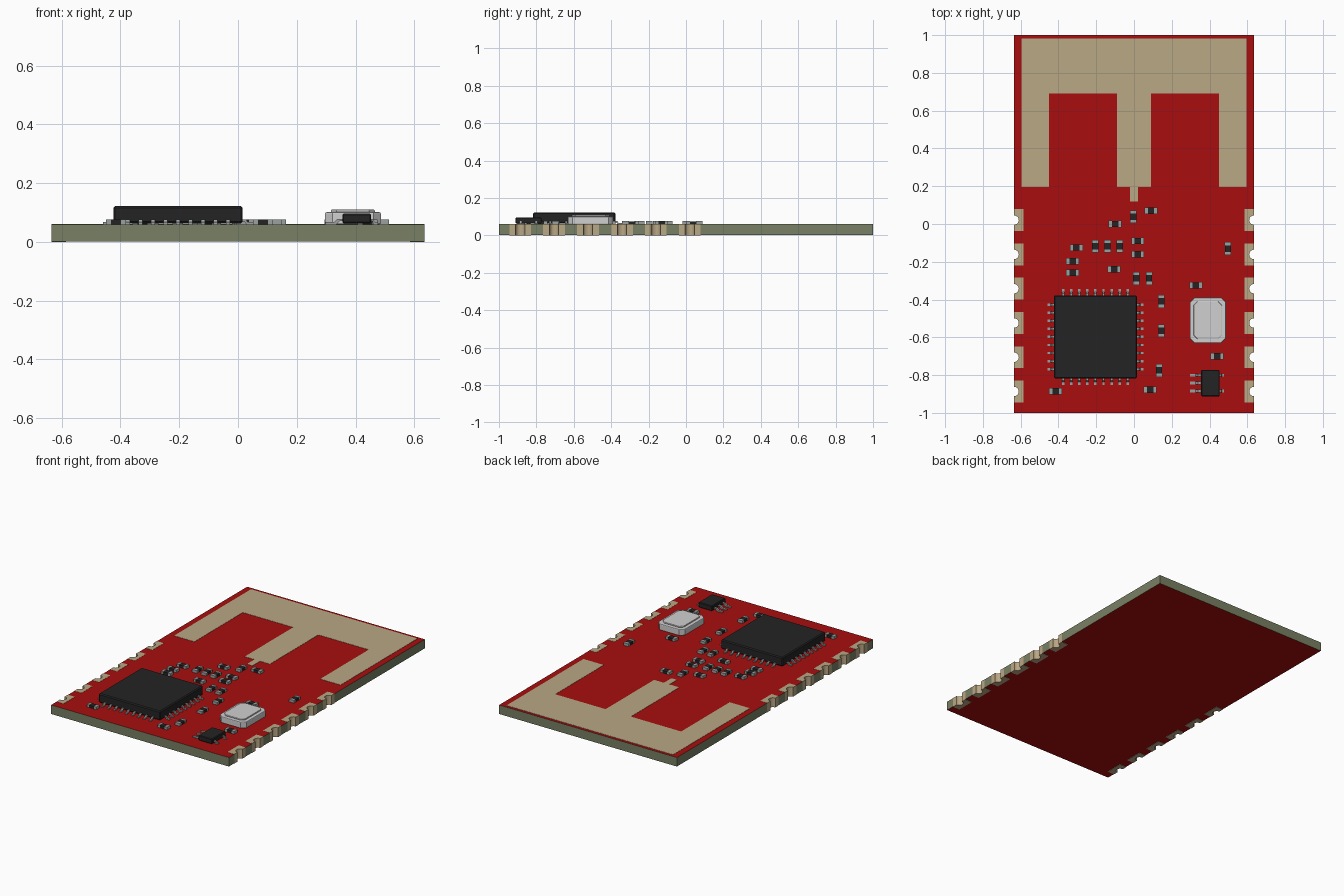
import bpy, bmesh, math
from mathutils import Matrix, Vector

if "Cube" in bpy.data.objects:
    bpy.data.objects.remove(bpy.data.objects["Cube"])


def material(name, r, g, b):
    def lin(c):
        c /= 255
        return c / 12.92 if c <= 0.04045 else ((c + 0.055) / 1.055) ** 2.4
    m = bpy.data.materials.new(name)
    m.diffuse_color = (lin(r), lin(g), lin(b), 1)
    m.use_nodes = True
    m.node_tree.nodes["Principled BSDF"].inputs["Base Color"].default_value = m.diffuse_color
    return m


RED = material("red solder mask", 168, 13, 14)
OLIVE = material("olive fibreglass", 120, 128, 99)
TAN = material("tan copper", 186, 168, 133)
BLACK = material("black plastic", 36, 36, 36)
STEEL = material("grey solder", 158, 161, 161)
SILVER = material("silver can", 208, 208, 208)

W, TOP = 0.635, 0.06


def finish(name, bm, mats, bevel=0, segments=1):
    bmesh.ops.recalc_face_normals(bm, faces=bm.faces)
    me = bpy.data.meshes.new(name)
    bm.to_mesh(me)
    bm.free()
    ob = bpy.data.objects.new(name, me)
    bpy.context.collection.objects.link(ob)
    for m in mats:
        me.materials.append(m)
    if bevel:
        mod = ob.modifiers.new("bevel", 'BEVEL')
        mod.width, mod.segments = bevel, segments
        mod.limit_method = 'ANGLE'
        mod.angle_limit = math.radians(50)
    return ob


def prism(bm, pts, z0, z1):
    """Extrude a flat outline from z0 to z1."""
    face = bm.faces.new([bm.verts.new((x, y, z0)) for x, y in pts])
    ext = bmesh.ops.extrude_face_region(bm, geom=[face])
    verts = [v for v in ext["geom"] if isinstance(v, bmesh.types.BMVert)]
    bmesh.ops.translate(bm, verts=verts, vec=(0, 0, z1 - z0))


def rect(x0, x1, y0, y1):
    return [(x0, y0), (x1, y0), (x1, y1), (x0, y1)]


def chamfered(cx, cy, hx, hy, c):
    return [(cx + sx * a, cy + sy * b) for sx, sy, a, b in (
        (1, -1, hx - c, hy), (1, -1, hx, hy - c), (1, 1, hx, hy - c), (1, 1, hx - c, hy),
        (-1, 1, hx - c, hy), (-1, 1, hx, hy - c), (-1, -1, hx, hy - c), (-1, -1, hx - c, hy))]


def gull_lead(bm, x, y, angle, length, width, rise):
    """Bent pin starting at a body side and pointing outwards along angle."""
    t, h = 0.007, width / 2
    prof = [(-0.01, rise), (length * 0.3, rise), (length * 0.5, t), (length, t),
            (length, 0), (length * 0.35, 0), (length * 0.15, rise - t), (-0.01, rise - t)]
    rot = Matrix.Translation((x, y, TOP)) @ Matrix.Rotation(angle, 4, 'Z')
    face = bm.faces.new([bm.verts.new(rot @ Vector((u, -h, z))) for u, z in prof])
    ext = bmesh.ops.extrude_face_region(bm, geom=[face])
    verts = [v for v in ext["geom"] if isinstance(v, bmesh.types.BMVert)]
    bmesh.ops.translate(bm, verts=verts, vec=rot.to_3x3() @ Vector((0, width, 0)))


# Circuit board with slots for the edge pads
pad_ys = [-0.887 + i * 0.1815 for i in range(6)]
PH, PX = 0.058, 0.585
right = [(W, -1)]
for y in pad_ys:
    right += [(W, y - PH), (PX, y - PH), (PX, y + PH), (W, y + PH)]
right.append((W, 1))
bm = bmesh.new()
prism(bm, right + [(-x, y) for x, y in reversed(right)], 0.002, TOP)
bm.normal_update()
for f in bm.faces:
    f.material_index = 0 if abs(f.normal.z) > 0.5 else 1
finish("circuit_board", bm, [RED, OLIVE])

# Castellated edge pads, each with a half-round notch
bm = bmesh.new()
for s in (-1, 1):
    for y in pad_ys:
        arc = [(W - 0.025 * math.cos(a), y + 0.025 * math.sin(a))
               for a in [math.radians(-90 + 18 * i) for i in range(11)]]
        pts = [(W, y - PH)] + arc + [(W, y + PH), (PX, y + PH), (PX, y - PH)]
        prism(bm, [(s * px, py) for px, py in pts], 0, TOP + 0.001)
finish("edge_pads", bm, [TAN])

# Printed antenna with feed stub
half = [(0.02, 0.12), (0.02, 0.197), (0.09, 0.197), (0.09, 0.692), (0.45, 0.692),
        (0.45, 0.197), (0.595, 0.197), (0.595, 0.982)]
bm = bmesh.new()
prism(bm, half + [(-x, y) for x, y in reversed(half)], TOP - 0.001, TOP + 0.0015)
finish("antenna_trace", bm, [TAN])

# Main processor chip and its pins
CX, CY, CH = -0.204, -0.598, 0.22
bm = bmesh.new()
prism(bm, rect(CX - CH, CX + CH, CY - CH, CY + CH), 0.063, 0.122)
finish("processor_body", bm, [BLACK], 0.006)
bm = bmesh.new()
for side in range(4):
    a = side * math.pi / 2
    for i in range(9):
        p = Matrix.Rotation(a, 3, 'Z') @ Vector((CH, (i - 4) * 0.0425, 0))
        gull_lead(bm, CX + p.x, CY + p.y, a, 0.035, 0.013, 0.017)
finish("processor_pins", bm, [STEEL])

# Crystal can with raised lid
bm = bmesh.new()
prism(bm, chamfered(0.391, -0.51, 0.095, 0.121, 0.025), TOP, 0.101)
finish("crystal_base", bm, [SILVER], 0.005, 2)
bm = bmesh.new()
prism(bm, chamfered(0.391, -0.51, 0.075, 0.1, 0.02), 0.1, 0.11)
finish("crystal_lid", bm, [SILVER], 0.004, 2)

# Small regulator chip: three pins left, two right
bm = bmesh.new()
prism(bm, rect(0.355, 0.453, -0.912, -0.772), 0.063, 0.096)
finish("regulator_body", bm, [BLACK], 0.004)
bm = bmesh.new()
for y in (-0.8, -0.842, -0.884):
    gull_lead(bm, 0.355, y, math.pi, 0.058, 0.014, 0.018)
for y in (-0.8, -0.884):
    gull_lead(bm, 0.453, y, 0, 0.024, 0.014, 0.018)
finish("regulator_pins", bm, [STEEL])

# Surface-mount passives: dark body with two solder end caps
flat = [(0.09, 0.07), (-0.1, 0), (0.02, -0.09), (0.02, -0.16), (-0.305, -0.125),
        (-0.325, -0.197), (-0.325, -0.258), (-0.105, -0.24), (0.085, -0.877),
        (-0.415, -0.885), (0.328, -0.325), (0.44, -0.7)]
upright = [(-0.003, 0.038), (-0.205, -0.118), (-0.14, -0.118), (-0.075, -0.118),
           (0.012, -0.288), (0.08, -0.288), (0.145, -0.41), (0.145, -0.565),
           (0.133, -0.775), (0.497, -0.13)]
bodies, caps = bmesh.new(), bmesh.new()
for spots, turned in ((flat, False), (upright, True)):
    for x, y in spots:
        def block(bm, u0, u1, h, top):
            r = rect(x + u0, x + u1, y - h, y + h)
            if turned:
                r = rect(x - h, x + h, y + u0, y + u1)
            prism(bm, r, TOP, top)
        block(bodies, -0.018, 0.018, 0.0165, 0.0755)
        block(caps, -0.034, -0.017, 0.0175, 0.077)
        block(caps, 0.017, 0.034, 0.0175, 0.077)
finish("passive_bodies", bodies, [BLACK])
finish("passive_end_caps", caps, [STEEL])
